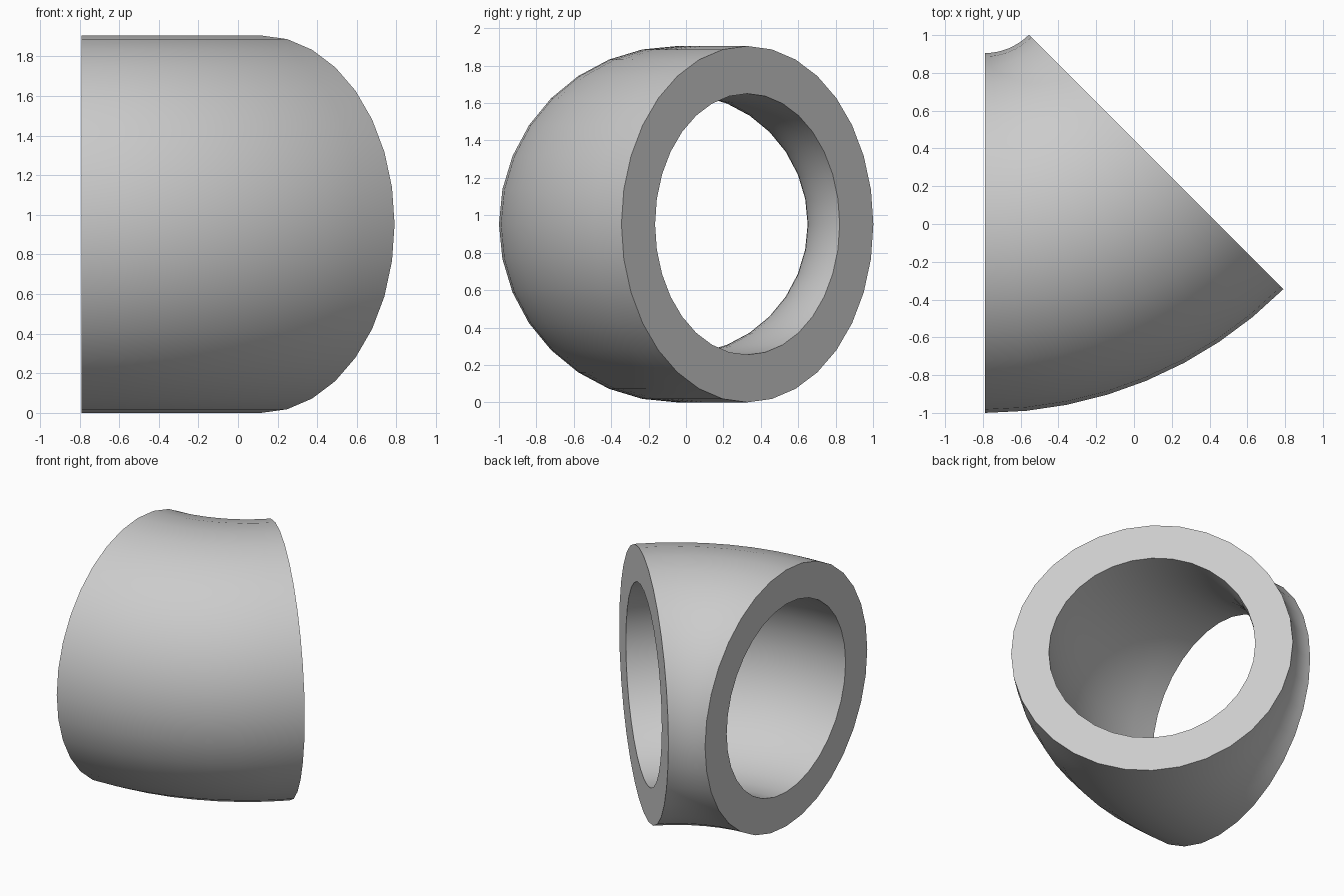
import bpy, bmesh
from math import sin, cos, pi, radians

if "Cube" in bpy.data.objects:
    bpy.data.objects.remove(bpy.data.objects["Cube"])

SIDES, STEPS, TURN = 32, 8, radians(45)
BEND = 1.2825                  # radius of the bend centreline
OUTER, INNER = 0.9525, 0.698   # pipe radii
CX, CY, CZ = -0.79, 1.235, OUTER

bm = bmesh.new()


def ring(radius, turn):
    """One circular cross-section, swung around the bend centre."""
    verts = []
    for i in range(SIDES):
        a = 2 * pi * i / SIDES
        d = BEND + radius * cos(a)
        verts.append(bm.verts.new((CX + d * sin(turn), CY - d * cos(turn),
                                   CZ + radius * sin(a))))
    return verts


def bridge(a, b):
    for i in range(SIDES):
        j = (i + 1) % SIDES
        bm.faces.new((a[i], a[j], b[j], b[i]))


# outer and inner pipe walls
walls = [[ring(r, TURN * s / STEPS) for s in range(STEPS + 1)]
         for r in (OUTER, INNER)]
for wall in walls:
    for a, b in zip(wall, wall[1:]):
        bridge(a, b)

# flat annular ends
for end in (0, -1):
    bridge(walls[0][end], walls[1][end])

bmesh.ops.recalc_face_normals(bm, faces=bm.faces)
mesh = bpy.data.meshes.new("pipe_elbow")
bm.to_mesh(mesh)
bm.free()
elbow = bpy.data.objects.new("pipe_elbow", mesh)
bpy.context.collection.objects.link(elbow)

# smooth walls, crisp rims
bpy.context.view_layer.objects.active = elbow
elbow.select_set(True)
bpy.ops.object.shade_smooth_by_angle(angle=radians(30))
